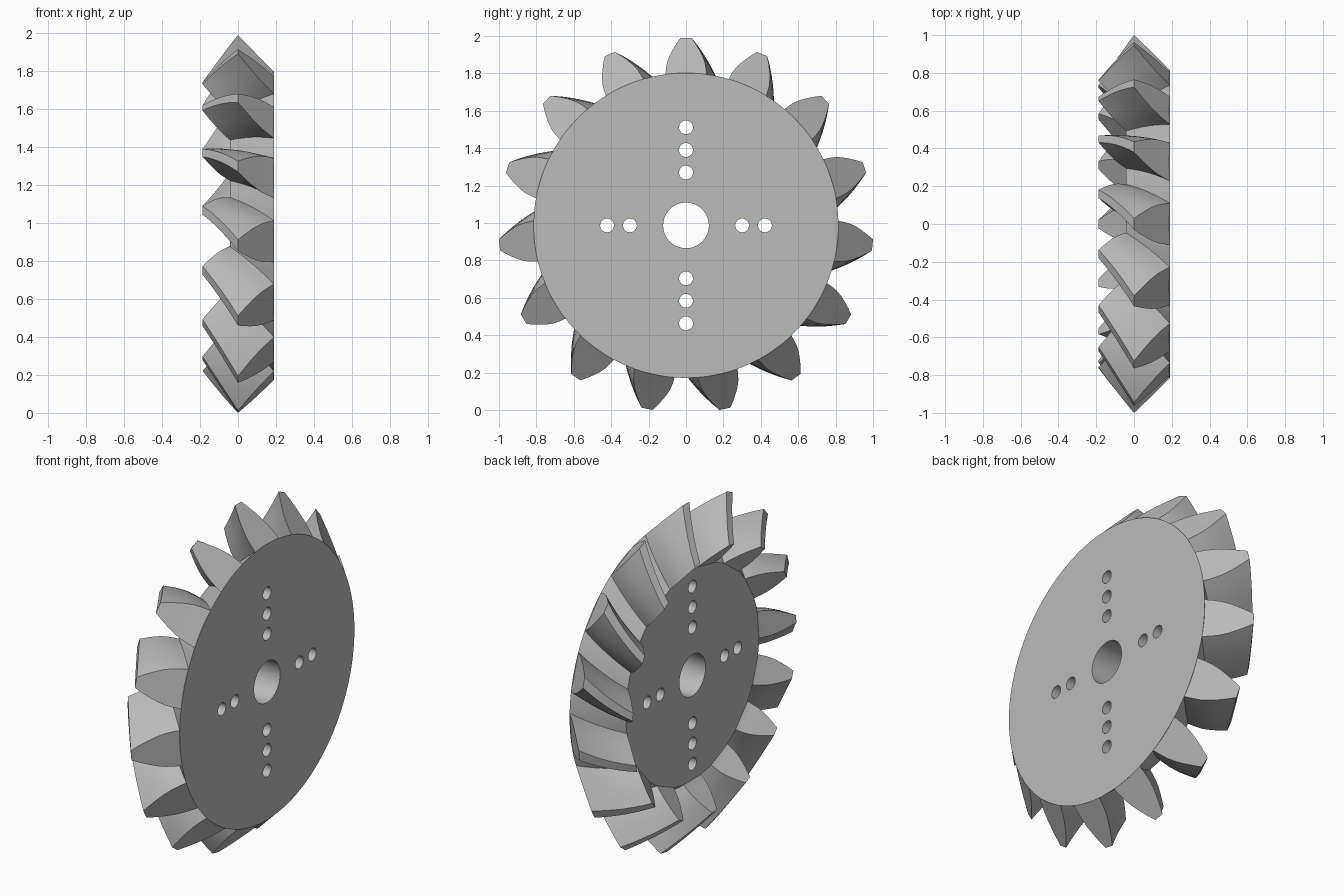
import bpy, bmesh
from math import sin, cos, pi, radians
from mathutils import Matrix, Vector

cube = bpy.data.objects.get("Cube")
if cube:
    bpy.data.objects.remove(cube, do_unlink=True)

HUB_Z = 0.987                    # height of the gear axis
APEX = -0.79                     # every cone of the gear meets here on the x axis
INNER = 0.763                    # size of the inner tooth end relative to the outer
ROOT_X, ROOT_R = 0.19, 0.815     # outer rim of the body
TIP_R = 1.003                    # tooth tip radius, at x = 0
TEETH, STEPS, TWIST = 15, 6, radians(12)
HALF_WIDTHS = [0.110, 0.107, 0.101, 0.089, 0.072, 0.052, 0.030]

grey = bpy.data.materials.new("light_grey")
grey.use_nodes = True
colour = (0.5, 0.5, 0.5, 1)
grey.diffuse_color = colour
grey.node_tree.nodes["Principled BSDF"].inputs["Base Color"].default_value = colour


def make_object(name, bm):
    bmesh.ops.recalc_face_normals(bm, faces=bm.faces)
    mesh = bpy.data.meshes.new(name)
    bm.to_mesh(mesh)
    bm.free()
    obj = bpy.data.objects.new(name, mesh)
    mesh.materials.append(grey)
    obj.location.z = HUB_Z
    bpy.context.collection.objects.link(obj)
    return obj


def select(obj):
    bpy.ops.object.select_all(action="DESELECT")
    obj.select_set(True)
    bpy.context.view_layer.objects.active = obj


def add_cone(bm, r1, r2, x1, x2, segments, y=0, z=0):
    place = Matrix.Translation(((x1 + x2) / 2, y, z)) @ Matrix.Rotation(pi / 2, 4, "Y")
    bmesh.ops.create_cone(bm, cap_ends=True, segments=segments, radius1=r1,
                          radius2=r2, depth=x2 - x1, matrix=place)


def polar(x, r, angle):
    # angle runs clockwise from the top, seen from +x
    return Vector((x, r * sin(angle), r * cos(angle)))


def tooth_ring(f, turn):
    # cross-section, f = 0 at the outer end and 1 at the inner end
    s = 1 + f * (INNER - 1)
    turn += f * TWIST
    # buried root, then the curved flank up to the tip
    half = [(0.18 - 0.21 * f, 0.78 * s, 0.1)]
    last = len(HALF_WIDTHS) - 1
    for i, w in enumerate(HALF_WIDTHS):
        t = i / last
        x = ROOT_X * (1 - t)
        r = ROOT_R + t * (TIP_R - ROOT_R)
        half.append((APEX + (x - APEX) * s, r * s, w / r))
    return ([polar(x, r, turn - a) for x, r, a in half]
            + [polar(x, r, turn + a) for x, r, a in reversed(half)])


# Body: a cone frustum with the bore and bolt holes cut through
bm = bmesh.new()
inner_x = APEX + (ROOT_X - APEX) * INNER
add_cone(bm, ROOT_R * INNER, ROOT_R, inner_x, ROOT_X, 180)
body = make_object("gear_body", bm)

bm = bmesh.new()
add_cone(bm, 0.122, 0.122, -0.4, 0.4, 64)
for side in (-1, 1):
    for z in (0.283, 0.403, 0.524):
        add_cone(bm, 0.037, 0.037, -0.4, 0.4, 32, z=side * z)
    for y in (0.30, 0.422):
        add_cone(bm, 0.037, 0.037, -0.4, 0.4, 32, y=side * y)
cutter = make_object("hole_cutter", bm)
cutter.hide_render = True

cut = body.modifiers.new("holes", "BOOLEAN")
cut.operation = "DIFFERENCE"
cut.solver = "EXACT"
cut.object = cutter
select(body)
bpy.ops.object.modifier_apply(modifier=cut.name)
bpy.data.objects.remove(cutter, do_unlink=True)

# Teeth: tapering, twisted sections lofted around the rim
bm = bmesh.new()
for k in range(TEETH):
    rings = [[bm.verts.new(p) for p in tooth_ring(j / STEPS, 2 * pi * k / TEETH)]
             for j in range(STEPS + 1)]
    n = len(rings[0])
    for a, b in zip(rings, rings[1:]):
        for i in range(n):
            m = (i + 1) % n
            bm.faces.new((a[i], a[m], b[m], b[i]))
    for ring in (rings[0], rings[-1]):
        for i in range(n // 2 - 1):
            bm.faces.new((ring[i], ring[i + 1], ring[n - 2 - i], ring[n - 1 - i]))
teeth = make_object("gear_teeth", bm)

for obj in (body, teeth):
    select(obj)
    bpy.ops.object.shade_smooth_by_angle(angle=radians(30))
